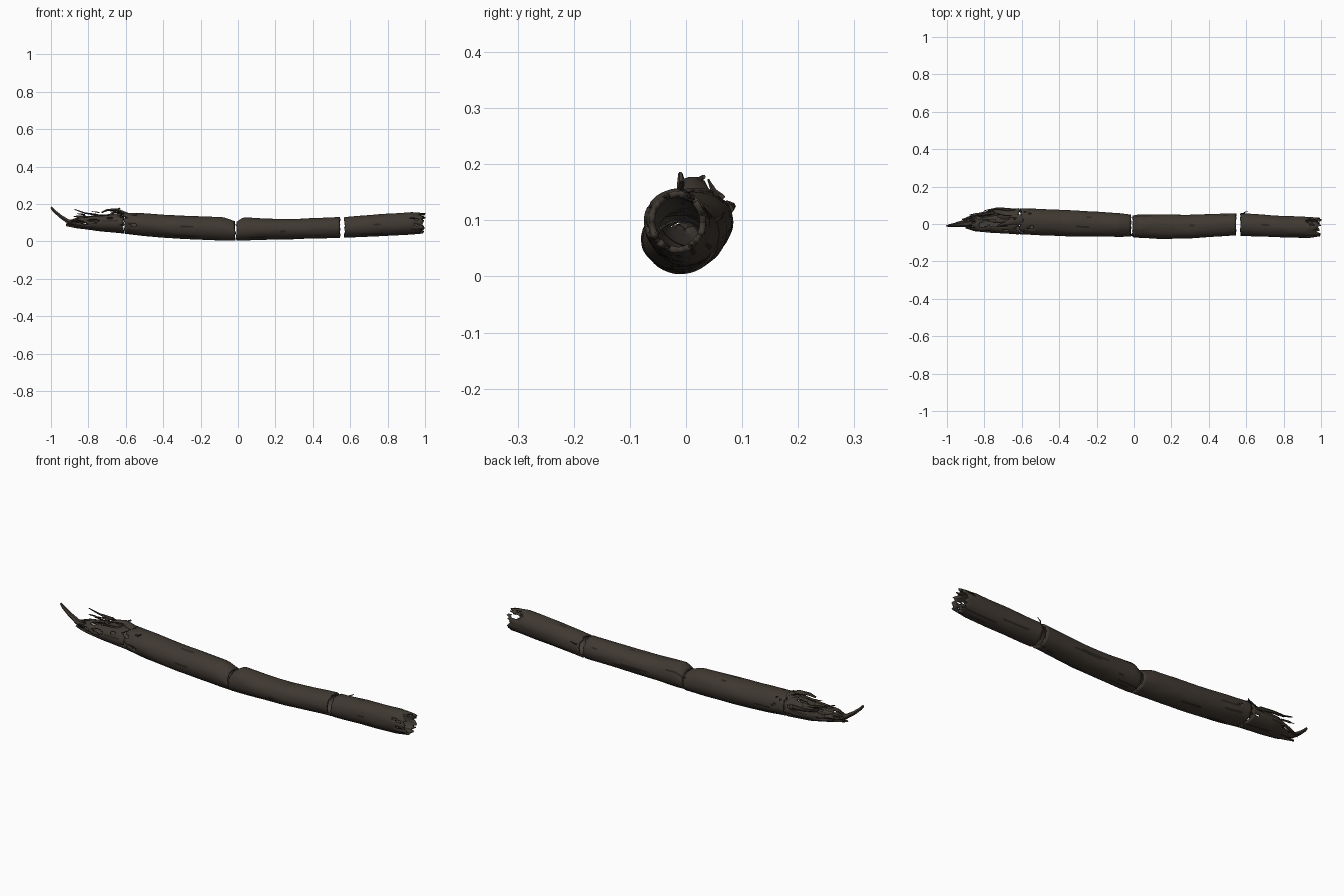
import bpy, bmesh, math, random
from mathutils import Vector, noise

random.seed(4)
cube = bpy.data.objects.get("Cube")
if cube:
    bpy.data.objects.remove(cube)


def make_material(name, color):
    mat = bpy.data.materials.new(name)
    mat.use_nodes = True
    mat.diffuse_color = (*color, 1)
    bsdf = mat.node_tree.nodes["Principled BSDF"]
    bsdf.inputs["Base Color"].default_value = (*color, 1)
    bsdf.inputs["Roughness"].default_value = 0.9
    return mat


BARK = make_material("dark brown crust", (0.05, 0.04, 0.031))
CORE = make_material("grey brown interior", (0.055, 0.047, 0.038))
CRACK = make_material("blackened crack", (0.022, 0.018, 0.014))


def finish(name, bm, mats, thickness=0.0, angle=40):
    mesh = bpy.data.meshes.new(name)
    bm.to_mesh(mesh)
    bm.free()
    obj = bpy.data.objects.new(name, mesh)
    bpy.context.collection.objects.link(obj)
    for mat in mats:
        mesh.materials.append(mat)
    bpy.ops.object.select_all(action='DESELECT')
    obj.select_set(True)
    bpy.context.view_layer.objects.active = obj
    if thickness:
        solid = obj.modifiers.new("wall", 'SOLIDIFY')
        solid.thickness = thickness
        solid.offset = -1
        solid.material_offset = 1
    bpy.ops.object.shade_smooth_by_angle(angle=math.radians(angle))
    return obj


def sample(stations, x):
    """Blend the side, bottom and top limits of the tube at x."""
    for a, b in zip(stations, stations[1:]):
        if x <= b[0]:
            break
    t = max(0.0, min(1.0, (x - a[0]) / (b[0] - a[0])))
    return [p + (q - p) * t for p, q in zip(a[1:], b[1:])]


def tube(name, stations, jag=(0.004, 0.004), eroded=None, sides=40, wall=0.011):
    """Hollow, slightly uneven section with ragged ends."""
    bm = bmesh.new()
    start, end = stations[0][0], stations[-1][0]
    steps = max(8, round((end - start) / 0.014))
    rings = []
    for i in range(steps + 1):
        t = i / steps
        ring = []
        for j in range(sides):
            a = 2 * math.pi * j / sides
            c, s = math.cos(a), math.sin(a)
            rag = noise.noise(Vector((c * 3, s * 3, start * 9)))
            x = start + (end - start) * t
            y0, y1, z0, z1 = sample(stations, x)
            x += rag * (jag[0] * (1 - t) ** 3 + jag[1] * t ** 3)
            bump = 1 + 0.03 * noise.noise(Vector((x * 9, c * 2, s * 2)))
            ring.append(bm.verts.new((x, (y0 + y1) / 2 + c * bump * (y1 - y0) / 2,
                                      (z0 + z1) / 2 + s * bump * (z1 - z0) / 2)))
        rings.append(ring)
    for i in range(steps):
        for j in range(sides):
            k = (j + 1) % sides
            a = 2 * math.pi * (j + 0.5) / sides
            x = rings[i][j].co.x
            if eroded and eroded(x, a):
                continue
            face = bm.faces.new((rings[i][j], rings[i][k], rings[i + 1][k], rings[i + 1][j]))
            # Long dark splits run along the underside and pits dot the top
            grain = noise.noise(Vector((x * 5, math.cos(a) * 9, math.sin(a) * 9)))
            if grain > (0.42 if math.sin(a) < 0 else 0.52):
                face.material_index = 2
    bmesh.ops.delete(bm, geom=[v for v in bm.verts if not v.link_faces], context='VERTS')
    bmesh.ops.recalc_face_normals(bm, faces=bm.faces[:])
    mid = max(bm.faces, key=lambda f: f.calc_center_median().y)
    if mid.normal.y < 0:
        bmesh.ops.reverse_faces(bm, faces=bm.faces[:])
    return finish(name, bm, (BARK, CORE, CRACK), wall)


def shard(name, points, width, thick, side=(0, 1, 0)):
    """Tapering splinter swept along a short path."""
    bm = bmesh.new()
    rows = []
    last = len(points) - 1
    side = Vector(side).normalized()
    for i, p in enumerate(points):
        p = Vector(p)
        d = (Vector(points[min(i + 1, last)]) - Vector(points[max(i - 1, 0)])).normalized()
        up = d.cross(side).normalized()
        w = width * (1 - 0.8 * i / last) / 2
        h = thick * (1 - 0.6 * i / last) / 2
        rows.append([bm.verts.new(p + side * w * math.cos(a) + up * h * math.sin(a))
                     for a in (math.tau * k / 6 for k in range(6))])
    for r, s in zip(rows, rows[1:]):
        for k in range(6):
            bm.faces.new((r[k], r[(k + 1) % 6], s[(k + 1) % 6], s[k]))
    bm.faces.new(rows[0])
    bm.faces.new(rows[-1])
    bmesh.ops.recalc_face_normals(bm, faces=bm.faces[:])
    return finish(name, bm, (BARK,))


def ragged_mouth(x, a):
    n = noise.noise(Vector((x * 22, math.cos(a) * 2.5, math.sin(a) * 2.5)))
    return x > 0.92 and n > 0.5 - (x - 0.92) * 6


def decayed(x, a):
    n = noise.noise(Vector((x * 16, math.cos(a) * 2.2, math.sin(a) * 2.2)))
    loss = (-0.66 - x) * 1.4 + 0.3 * math.sin(a)
    return n + loss > 0.38 and math.sin(a) > -0.55


def upper_pit(x, a):
    n = noise.noise(Vector((x * 20, math.cos(a) * 3, math.sin(a) * 3)))
    return x < -0.55 and n > 0.2 and math.sin(a) > -0.3


# Four hollow sections: x, side limits, bottom and top limits
tube("end_section", [(0.57, -0.063, 0.06, 0.02, 0.13), (0.75, -0.07, 0.045, 0.028, 0.146),
                     (0.93, -0.075, 0.038, 0.037, 0.156), (0.985, -0.066, 0.035, 0.042, 0.152)],
     (0.008, 0.03), ragged_mouth)
tube("middle_section", [(-0.008, -0.07, 0.045, 0.006, 0.105), (0.03, -0.075, 0.052, 0.005, 0.13),
                        (0.15, -0.08, 0.05, 0.009, 0.122), (0.3, -0.077, 0.05, 0.013, 0.12),
                        (0.545, -0.06, 0.057, 0.019, 0.131)], (0.006, 0.008))
tube("long_section", [(-0.605, -0.055, 0.085, 0.042, 0.155), (-0.5, -0.06, 0.08, 0.028, 0.15),
                      (-0.3, -0.068, 0.072, 0.014, 0.138), (-0.08, -0.068, 0.058, 0.005, 0.13),
                      (-0.016, -0.065, 0.05, 0.004, 0.108)], (0.012, 0.006), upper_pit)
tube("decayed_section", [(-0.895, -0.025, 0.03, 0.082, 0.115), (-0.85, -0.04, 0.05, 0.07, 0.132),
                         (-0.75, -0.048, 0.08, 0.056, 0.142), (-0.615, -0.055, 0.085, 0.043, 0.152)],
     (0.04, 0.012), decayed, wall=0.009)

# Curled tip
shard("tip", [(-0.87, 0.005, 0.098), (-0.91, 0.0, 0.108), (-0.95, -0.004, 0.135),
              (-0.985, -0.008, 0.165), (-1.0, -0.01, 0.183)], 0.04, 0.03)
shard("tip_splinter", [(-0.85, 0.02, 0.1), (-0.9, 0.018, 0.1), (-0.95, 0.008, 0.128)], 0.02, 0.012)

# Raised splinters above the decayed section
shard("upper_splinter", [(-0.75, 0.06, 0.142), (-0.82, 0.05, 0.152), (-0.875, 0.04, 0.172)], 0.02, 0.012)
shard("crest_splinter", [(-0.6, 0.02, 0.148), (-0.65, 0.015, 0.17), (-0.7, 0.0, 0.168),
                         (-0.73, -0.01, 0.155)], 0.05, 0.022)
shard("crest_spur", [(-0.68, 0.0, 0.14), (-0.66, 0.012, 0.165), (-0.63, 0.032, 0.178)], 0.03, 0.02)
shard("back_splinter", [(-0.66, 0.075, 0.12), (-0.73, 0.083, 0.125), (-0.8, 0.072, 0.132)], 0.02, 0.02)

# Loose flakes peeling from the crest and back
for i in range(16):
    x = random.uniform(-0.83, -0.58)
    a = random.uniform(-0.3, 2.2)
    reach = 0.055 if x > -0.75 else 0.045
    y, z = 0.016 + reach * math.cos(a), 0.1 + reach * math.sin(a)
    size = random.uniform(0.03, 0.07)
    shard(f"loose_flake_{i + 1}",
          [(x, y, z), (x - size / 2, y + 0.003, z + 0.003), (x - size, y * 0.95, z + 0.006)],
          random.uniform(0.015, 0.03), 0.007, (0, -math.sin(a), math.cos(a)))

# Broken splinters around the open mouth
for i, a in enumerate((0.3, 1.1, 2.0, 3.6, 5.2)):
    y, z = -0.016 + 0.048 * math.cos(a), 0.098 + 0.05 * math.sin(a)
    shard(f"mouth_splinter_{i + 1}", [(0.93, y, z), (0.965, y, z), (0.995, y * 0.9, z)],
          0.025, 0.009, (0, -math.sin(a), math.cos(a)))

# Small twig on the break
shard("twig", [(0.575, 0.045, 0.095), (0.59, 0.062, 0.105), (0.61, 0.068, 0.115)], 0.01, 0.008)
